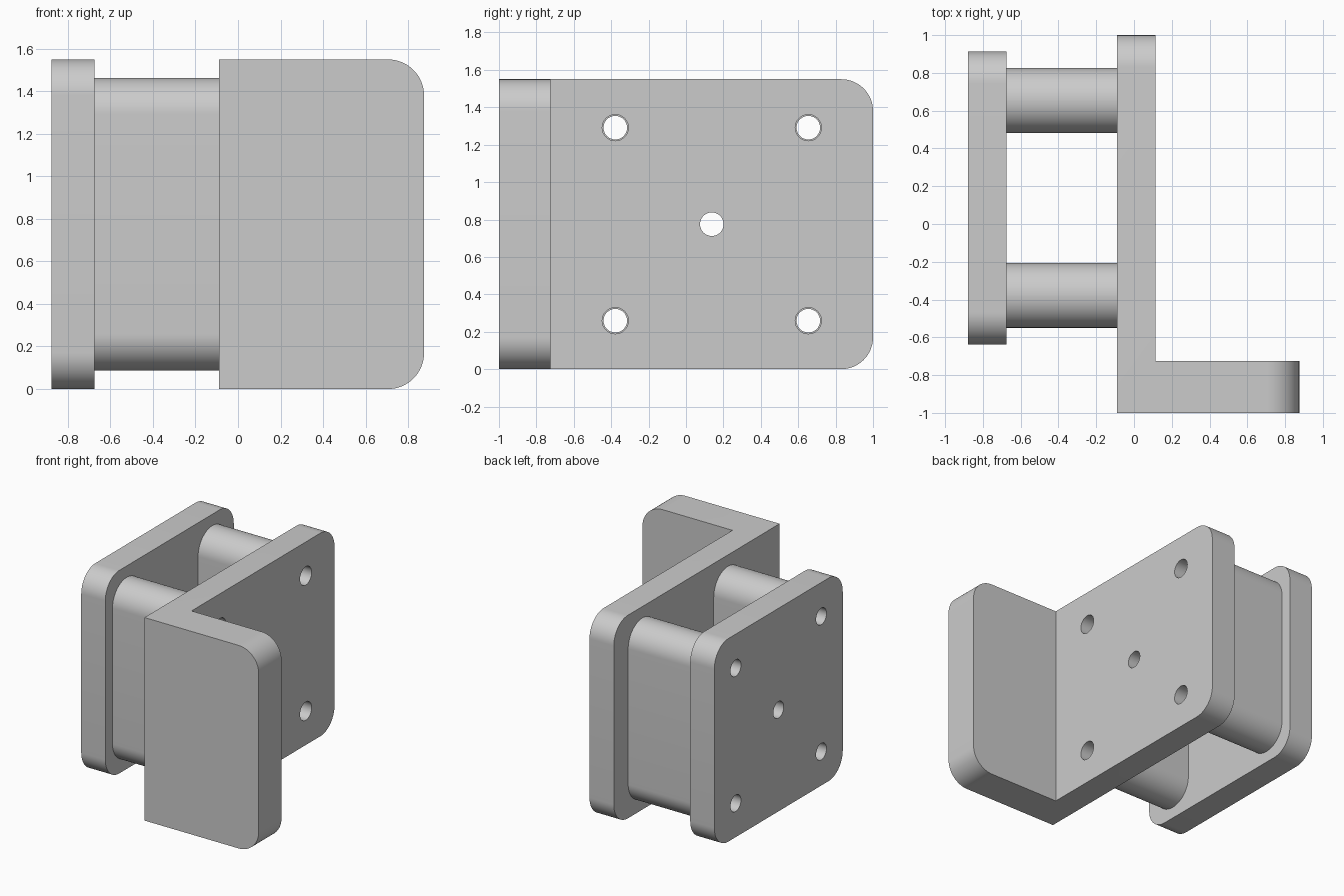
import bpy, bmesh
from math import radians
from mathutils import Matrix, Vector

cube = bpy.data.objects.get("Cube")
if cube:
    bpy.data.objects.remove(cube)

HEIGHT = 1.55
CORNER = 0.17
MID_Y, MID_Z = 0.138, HEIGHT / 2
OFFSET = 0.516          # bolt holes, from the middle of the plate
BOLTS = [(MID_Y + sy * OFFSET, MID_Z + sz * OFFSET) for sy in (-1, 1) for sz in (-1, 1)]

grey = bpy.data.materials.new("plain grey")
grey.use_nodes = True
grey.diffuse_color = (0.6, 0.6, 0.6, 1)
grey.node_tree.nodes["Principled BSDF"].inputs["Base Color"].default_value = (0.6, 0.6, 0.6, 1)


def add_object(name, bm):
    bmesh.ops.recalc_face_normals(bm, faces=bm.faces)
    mesh = bpy.data.meshes.new(name)
    bm.to_mesh(mesh)
    bm.free()
    mesh.materials.append(grey)
    obj = bpy.data.objects.new(name, mesh)
    bpy.context.collection.objects.link(obj)
    return obj


def rounded_prism(name, outline, z0, z1, radius, is_corner):
    """Extrude an xy outline upward and round the edges picked by is_corner."""
    bm = bmesh.new()
    face = bm.faces.new([bm.verts.new((x, y, z0)) for x, y in outline])
    new = bmesh.ops.extrude_face_region(bm, geom=[face])["geom"]
    bmesh.ops.translate(bm, vec=(0, 0, z1 - z0),
                        verts=[v for v in new if isinstance(v, bmesh.types.BMVert)])
    edges = [e for e in bm.edges if is_corner(*e.verts)]
    bmesh.ops.bevel(bm, geom=edges, offset=radius, offset_type='OFFSET',
                    segments=16, profile=0.5, affect='EDGES')
    return add_object(name, bm)


def box(x0, x1, y0, y1):
    return [(x0, y0), (x1, y0), (x1, y1), (x0, y1)]


def drill(obj, holes):
    """Cut round holes (y, z, radius) along x, then shade smooth."""
    bm = bmesh.new()
    for y, z, r in holes:
        place = Matrix.Translation((0, y, z)) @ Matrix.Rotation(radians(90), 4, 'Y')
        bmesh.ops.create_cone(bm, cap_ends=True, segments=48, radius1=r, radius2=r,
                              depth=4, matrix=place)
    cutter = add_object("hole_cutter", bm)
    cutter.hide_render = True
    mod = obj.modifiers.new("holes", 'BOOLEAN')
    mod.operation, mod.solver, mod.object = 'DIFFERENCE', 'EXACT', cutter
    bpy.ops.object.select_all(action='DESELECT')
    obj.select_set(True)
    bpy.context.view_layer.objects.active = obj
    bpy.ops.object.modifier_apply(modifier=mod.name)
    bpy.data.objects.remove(cutter)
    bpy.ops.object.shade_smooth_by_angle(angle=radians(30))


def along_x(a, b):
    return abs(a.co.x - b.co.x) > 0.01 and abs(a.co.y - b.co.y) + abs(a.co.z - b.co.z) < 0.01


def bracket_corner(a, b):
    """Short edges at the free ends of the two bracket legs."""
    level = abs(a.co.z - b.co.z) < 0.01
    return level and (min(a.co.y, b.co.y) > 0.99 or min(a.co.x, b.co.x) > 0.87)


# L-shaped bracket
profile = [(-0.09, -1), (0.875, -1), (0.875, -0.725), (0.115, -0.725), (0.115, 1), (-0.09, 1)]
bracket = rounded_prism("angle_bracket", profile, 0, HEIGHT, CORNER, bracket_corner)
drill(bracket, [(y, z, 0.07) for y, z in BOLTS] + [(MID_Y, MID_Z, 0.063)])

# Clamp plate
plate = rounded_prism("clamp_plate", box(-0.878, -0.675, MID_Y - 0.775, MID_Y + 0.775),
                      0, HEIGHT, CORNER, along_x)
drill(plate, [(y, z, 0.063) for y, z in BOLTS + [(MID_Y, MID_Z)]])

# Round-ended spacers between the plates
for name, side in (("front_spacer", -1), ("back_spacer", 1)):
    y = MID_Y + side * OFFSET
    spacer = rounded_prism(name, box(-0.675, -0.09, y - 0.172, y + 0.172),
                           0.087, HEIGHT - 0.087, 0.1715, along_x)
    drill(spacer, [(by, bz, 0.07) for by, bz in BOLTS if abs(by - y) < 0.01])
